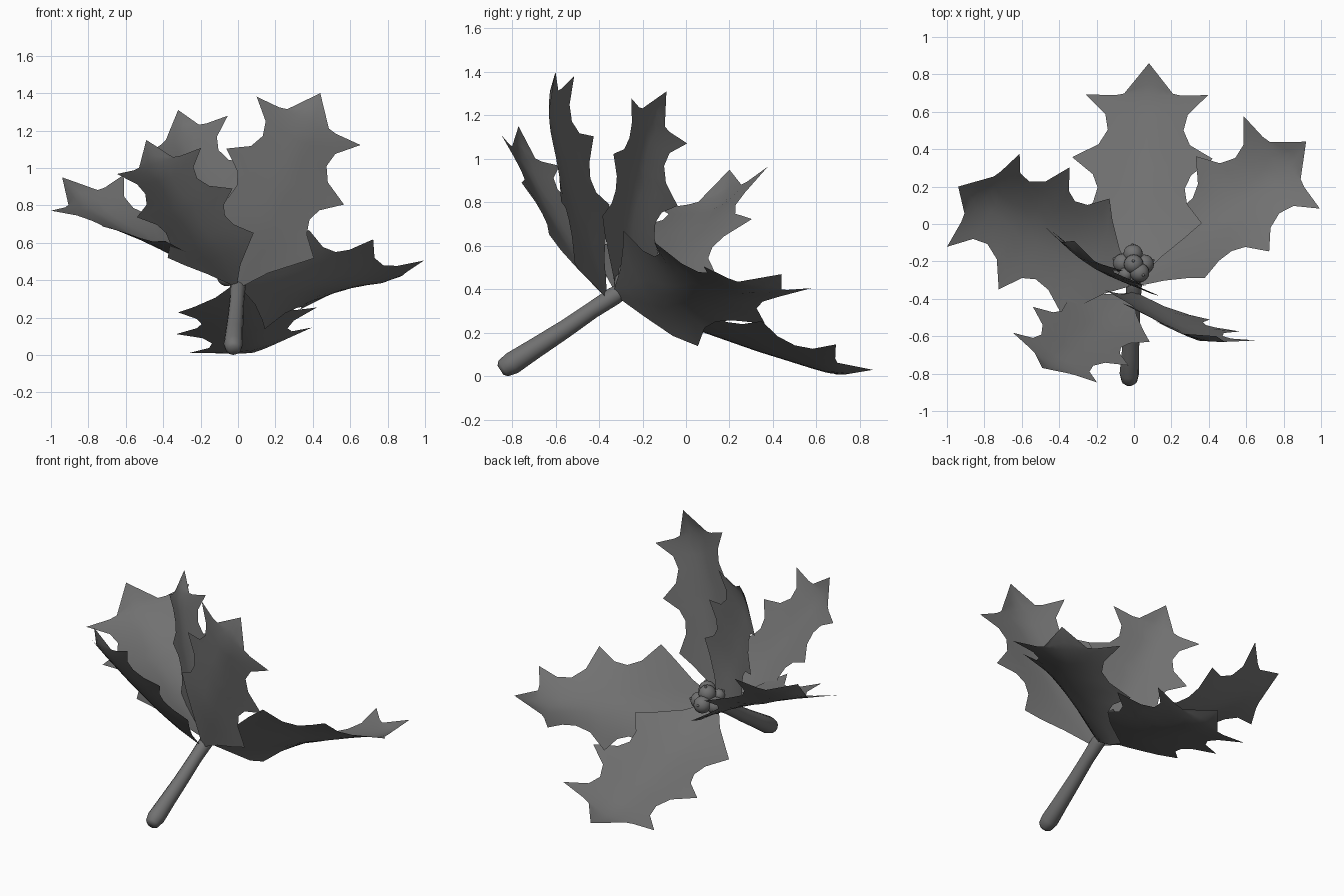
import bpy, bmesh, math
from mathutils import Vector as V

if "Cube" in bpy.data.objects:
    bpy.data.objects.remove(bpy.data.objects["Cube"])

AXIS = V((0, .84, .54))          # direction the sprig opens towards
dark = bpy.data.materials.new("dark_grey")
dark.diffuse_color = (.165, .165, .165, 1)
dark.use_nodes = True
dark.node_tree.nodes["Principled BSDF"].inputs["Base Color"].default_value = dark.diffuse_color


def add_object(name, bm, angle=40):
    bmesh.ops.recalc_face_normals(bm, faces=bm.faces[:])
    me = bpy.data.meshes.new(name)
    bm.to_mesh(me)
    bm.free()
    me.materials.append(dark)
    ob = bpy.data.objects.new(name, me)
    bpy.context.collection.objects.link(ob)
    bpy.ops.object.select_all(action='DESELECT')
    ob.select_set(True)
    bpy.context.view_layer.objects.active = ob
    bpy.ops.object.shade_smooth_by_angle(angle=math.radians(angle))
    return ob


# Half outline of a holly leaf: (midrib position, edge position, edge half width)
OUTLINE = [(0, 0, .02), (.1, .11, .11), (.2, .20, .21), (.27, .268, .285),
           (.35, .36, .21), (.42, .43, .195), (.49, .49, .22), (.56, .563, .315),
           (.63, .63, .205), (.70, .70, .17), (.76, .77, .185), (.82, .855, .275),
           (.87, .86, .15), (.92, .87, .11), (1.0, 1.0, 0)]
COLS = 4
# Depth of the midrib fold along the leaf
SAG = [(0, 0), (.3, .045), (.55, .058), (.82, .06), (.92, .04), (1, 0)]


def sag_at(u):
    for (a, p), (b, q) in zip(SAG, SAG[1:]):
        if u <= b:
            return p + (q - p) * max(0, u - a) / (b - a)
    return 0


def leaf(name, base, tip, side_base, side_tip):
    base, tip = V(base), V(tip)
    d = tip - base
    L = d.length
    d.normalize()
    sides = []
    for s in (side_base, side_tip):
        s = V(s)
        sides.append((s - d * s.dot(d)).normalized())
    mid = sides[0] + sides[1]
    flip = 1 if mid.cross(d).dot(AXIS) > 0 else -1
    bm = bmesh.new()

    def point(u, v):
        k = max(-.2, min(1.1, (u - .28) / .57))
        s = sides[0].lerp(sides[1], k).normalized()
        n = s.cross(d) * flip
        w = min(1, abs(v) / .28)
        return base + (d * u + s * v - n * sag_at(u) * (1 - w ** 1.3)) * L

    rows = []
    for m, u, v in OUTLINE:
        row = []
        for j in range(-COLS, COLS + 1):
            t = abs(j) / COLS
            row.append(bm.verts.new(point(m + (u - m) * t, v * j / COLS)))
        rows.append(row)
    for a, b in zip(rows, rows[1:]):
        for j in range(2 * COLS):
            bm.faces.new((a[j], a[j + 1], b[j + 1], b[j]))
    bmesh.ops.remove_doubles(bm, verts=bm.verts[:], dist=.0005)
    return add_object(name, bm)


# Six leaves around the stem end
leaf("leaf_back", (0, -.30, .38), (.08, .86, .03), (.74, .01, .12), (.62, -.01, .13))
leaf("leaf_right", (.02, -.32, .38), (.92, .44, .47), (.22, -.33, .49), (.39, -.49, .10))
leaf("leaf_left", (-.01, -.31, .39), (-.94, .20, .95), (.24, .60, -.12), (.38, .48, .18))
leaf("leaf_front_right", (.01, -.37, .38), (.44, -.60, 1.40), (.56, -.16, -.24), (.57, -.11, -.28))
leaf("leaf_upper_left", (-.01, -.31, .38), (-.32, -.09, 1.31), (.43, -.25, .21), (.43, -.25, .21))
leaf("leaf_front_left", (-.02, -.38, .38), (-.49, -.77, 1.15), (.52, -.26, .06), (.44, -.27, .15))

# Stem: swept rings with rounded ends
path = [(-.025, -.853, .028, .025), (-.025, -.84, .036, .042), (-.025, -.80, .06, .052),
        (-.02, -.70, .125, .047), (-.012, -.56, .215, .042), (-.005, -.43, .305, .039),
        (0, -.33, .37, .042), (0, -.29, .395, .036), (0, -.27, .41, .015)]
bm = bmesh.new()
SIDES = 12
up = V((0, -.54, .84))
rings = []
for x, y, z, r in path:
    rings.append([bm.verts.new(V((x, y, z)) + V((1, 0, 0)) * r * math.cos(a) + up * r * math.sin(a))
                  for a in (2 * math.pi * i / SIDES for i in range(SIDES))])
for a, b in zip(rings, rings[1:]):
    for i in range(SIDES):
        k = (i + 1) % SIDES
        bm.faces.new((a[i], a[k], b[k], b[i]))
bm.faces.new(rings[0])
bm.faces.new(rings[-1])
add_object("stem", bm, 60)

# Berry cluster, each berry with a small tip facing outwards
centre = V((0, -.24, .41))
berries = [(-.005, -.16, .43), (-.06, -.21, .42), (.055, -.215, .42), (-.002, -.215, .48),
           (.03, -.26, .48), (-.045, -.27, .46), (.0, -.28, .43)]
for i, c in enumerate(berries):
    c = V(c)
    r = .052 if i != 5 else .038
    bm = bmesh.new()
    bmesh.ops.create_uvsphere(bm, u_segments=16, v_segments=10, radius=r)
    tip = bmesh.ops.create_uvsphere(bm, u_segments=8, v_segments=6, radius=.008)["verts"]
    bmesh.ops.translate(bm, verts=tip, vec=(c - centre).normalized() * r)
    bmesh.ops.translate(bm, verts=bm.verts[:], vec=c)
    add_object(f"berry_{i + 1}", bm, 60)
